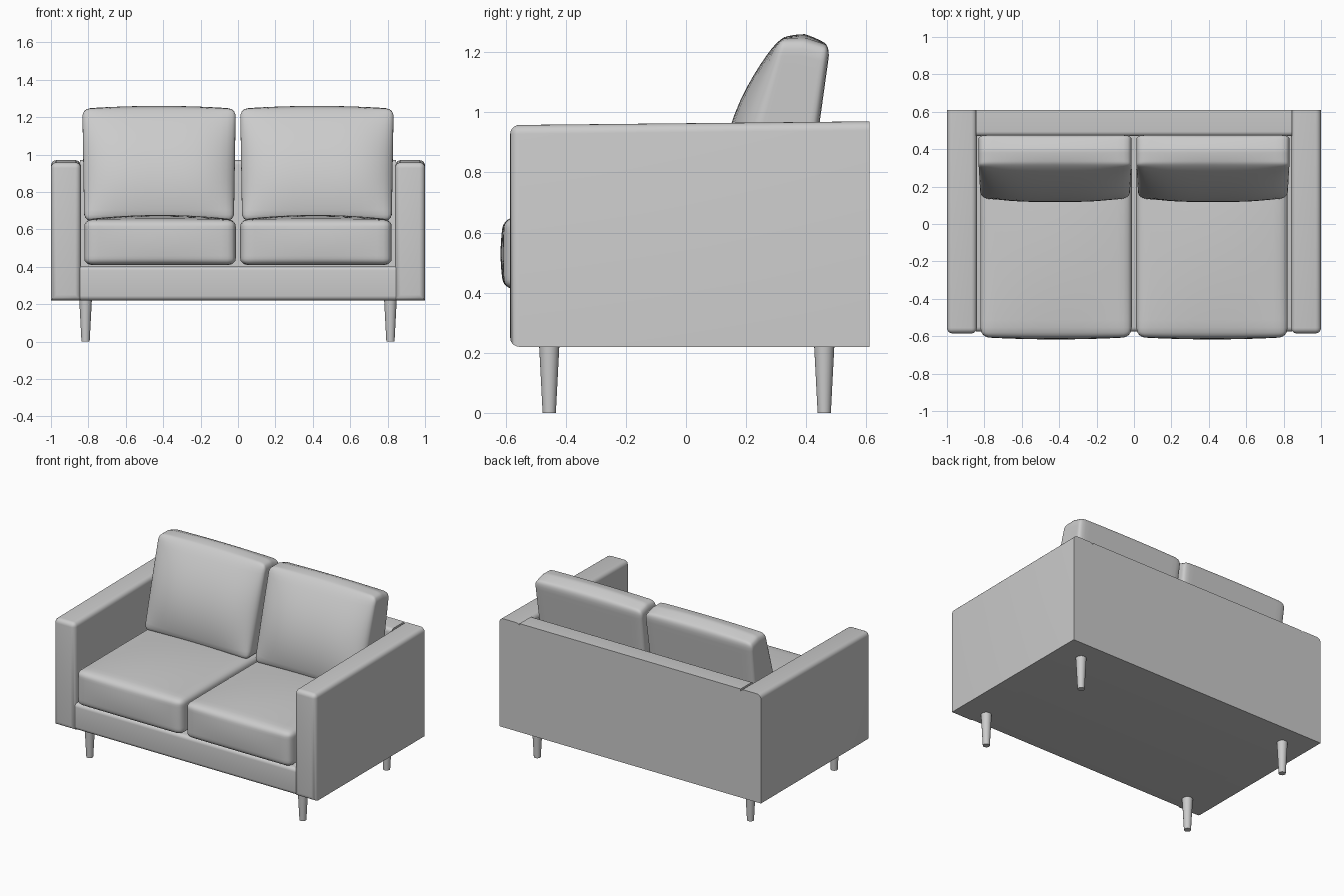
import bpy, bmesh, math
from mathutils import Vector

old = bpy.data.objects.get("Cube")
if old:
    bpy.data.objects.remove(old, do_unlink=True)

grey = bpy.data.materials.new("plain grey")
grey.use_nodes = True
grey.diffuse_color = (0.6, 0.6, 0.6, 1)
grey.node_tree.nodes["Principled BSDF"].inputs["Base Color"].default_value = (0.6, 0.6, 0.6, 1)


def finish(bm, name, angle=40):
    bmesh.ops.recalc_face_normals(bm, faces=bm.faces)
    mesh = bpy.data.meshes.new(name)
    bm.to_mesh(mesh)
    bm.free()
    ob = bpy.data.objects.new(name, mesh)
    bpy.context.collection.objects.link(ob)
    mesh.materials.append(grey)
    bpy.ops.object.select_all(action='DESELECT')
    ob.select_set(True)
    bpy.context.view_layer.objects.active = ob
    bpy.ops.object.shade_smooth_by_angle(angle=math.radians(angle))
    return ob


def panel(name, lo, hi, radius, rounded):
    """Box from lo to hi; edges whose midpoint passes the rule are rounded."""
    lo, hi = Vector(lo), Vector(hi)
    bm = bmesh.new()
    bmesh.ops.create_cube(bm, size=2)
    edges = [e for e in bm.edges if rounded((e.verts[0].co + e.verts[1].co) / 2)]
    for v in bm.verts:
        v.co = Vector([(lo[i] + hi[i]) / 2 + v.co[i] * (hi[i] - lo[i]) / 2 for i in range(3)])
    bmesh.ops.bevel(bm, geom=edges, offset=radius, segments=5, profile=0.5, affect='EDGES')
    return finish(bm, name)


def cushion(name, half, radius, shape):
    """Rounded box with a dense grid, then reshaped by a function of its point and unit position."""
    bm = bmesh.new()
    bmesh.ops.create_cube(bm, size=2)
    bmesh.ops.subdivide_edges(bm, edges=bm.edges[:], cuts=19, use_grid_fill=True)
    for v in bm.verts:
        q = Vector([math.sin(t * math.pi / 2) * h for t, h in zip(v.co, half)])
        core = Vector([max(r - h, min(h - r, a)) for a, h, r in zip(q, half, radius)])
        d = Vector([(a - c) / r for a, c, r in zip(q, core, radius)]).normalized()
        p = core + Vector([a * r for a, r in zip(d, radius)])
        v.co = shape(p, [a / h for a, h in zip(p, half)])
    return finish(bm, name, 60)


def dome(a, b):
    return max(0, 1 - a * a) * max(0, 1 - b * b)


# Frame: arms, back and base
for side, label in ((1, "left"), (-1, "right")):
    xs = sorted((side * 0.84, side * 1.0))
    arm = panel(label + "_arm", (xs[0], -0.585, 0.22), (xs[1], 0.61, 0.97), 0.03,
                lambda m: m.y < -0.5 or (m.z > 0.5 and m.y < 0.5))
    # Arm tops dip slightly to the front
    for v in arm.data.vertices:
        if v.co.z > 0.9 and v.co.y < 0:
            v.co.z -= 0.012
panel("back_panel", (-0.845, 0.47, 0.22), (0.845, 0.61, 0.97), 0.025,
      lambda m: m.z > 0.5 and abs(m.x) < 0.5 and m.y < 0)
panel("base", (-0.845, -0.575, 0.22), (0.845, 0.6, 0.405), 0.025,
      lambda m: m.y < -0.5 and abs(m.x) < 0.5)


# Cushions: a crowned seat and a leaning, wedge-shaped back for each side
def seat_shape(p, u):
    crown = dome(u[0], u[1])
    z = 0.53 + p.z + (0.025 * crown if p.z > 0 else 0)
    y = -0.13 + p.y - (0.012 * dome(u[0], u[2]) if p.y < 0 else 0)
    return Vector((p.x, y, z))


def back_shape(p, u):
    k = (u[2] + 1) / 2
    front = 0.13 + 0.18 * k
    rear = 0.40 + 0.08 * k
    y = front + (rear - front) * (u[1] + 1) / 2
    if u[1] < 0:
        y -= 0.075 * max(0, 1 - u[2] ** 2) * max(0, 1 - u[0] ** 4) * -u[1]
    z = 0.945 + p.z + (0.015 * dome(u[0], u[1]) if p.z > 0 else 0)
    # Rear edge of the top drops a little
    z -= 0.025 * k * max(0, u[1])
    return Vector((p.x * (1 + 0.012 * u[2]), y, z))


for side, label in ((1, "left"), (-1, "right")):
    seat = cushion(label + "_seat_cushion", (0.405, 0.475, 0.122), (0.05, 0.05, 0.035), seat_shape)
    seat.location.x = side * 0.417
    back = cushion(label + "_back_cushion", (0.405, 0.15, 0.3), (0.04, 0.035, 0.04), back_shape)
    back.location.x = side * 0.422

# Tapered legs
for y, end in ((-0.455, "front"), (0.46, "back")):
    for side, label in ((1, "left"), (-1, "right")):
        bm = bmesh.new()
        bmesh.ops.create_cone(bm, cap_ends=True, segments=24, radius1=0.022, radius2=0.034, depth=0.23)
        leg = finish(bm, end + "_" + label + "_leg")
        leg.location = (side * 0.815, y, 0.115)
